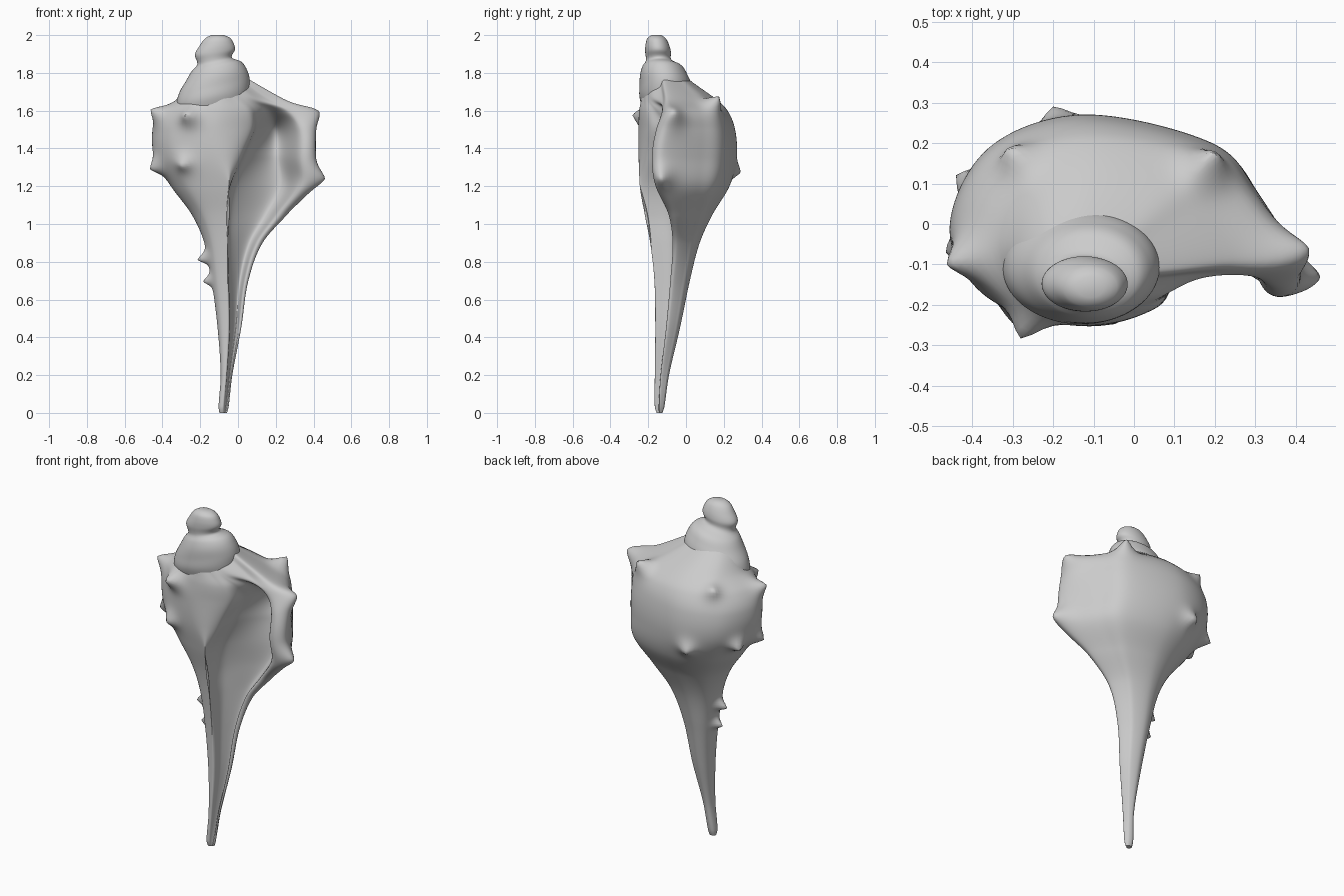
import bpy, bmesh, math
from mathutils import Vector

if "Cube" in bpy.data.objects:
    bpy.data.objects.remove(bpy.data.objects["Cube"])


def sample(table, z):
    """Smooth (Hermite) interpolation of table rows keyed on their first value."""
    i = 0
    while i < len(table) - 2 and z > table[i + 1][0]:
        i += 1
    a, b = table[i], table[i + 1]
    p, n = table[max(i - 1, 0)], table[min(i + 2, len(table) - 1)]
    h = b[0] - a[0]
    t = (z - a[0]) / h
    out = []
    for k in range(1, len(a)):
        m0 = (b[k] - p[k]) / (b[0] - p[0]) * h
        m1 = (n[k] - a[k]) / (n[0] - a[0]) * h
        out.append((2*t**3 - 3*t*t + 1) * a[k] + (t**3 - 2*t*t + t) * m0
                   + (3*t*t - 2*t**3) * b[k] + (t**3 - t*t) * m1)
    return out


def closed_spline(pts, sub=12):
    """Closed Catmull-Rom curve through 2D points."""
    out, n = [], len(pts)
    for i in range(n):
        p0, p1, p2, p3 = (Vector(pts[(i + k) % n]) for k in (-1, 0, 1, 2))
        for s in range(sub):
            t = s / sub
            out.append(0.5 * (2*p1 + (p2 - p0)*t + (2*p0 - 5*p1 + 4*p2 - p3)*t*t
                              + (3*p1 - p0 - 3*p2 + p3)*t**3))
    return out


def loft(name, rings, knobs=()):
    bm = bmesh.new()
    rows = [[bm.verts.new(c) for c in ring] for ring in rings]
    n = len(rows[0])
    for a, b in zip(rows, rows[1:]):
        for j in range(n):
            bm.faces.new((a[j], a[(j + 1) % n], b[(j + 1) % n], b[j]))
    bm.faces.new(rows[0])
    bm.faces.new(rows[-1])
    bmesh.ops.recalc_face_normals(bm, faces=bm.faces)
    # pull pointed knobs out of the surface
    for x, y, z, r in knobs:
        tip = Vector((x, y, z))
        centre = min((v.co for v in bm.verts), key=lambda c: (c - tip).length).copy()
        pull = tip - centre
        for v in bm.verts:
            d = (v.co - centre).length
            if d < 4 * r:
                v.co += pull * math.exp(-(d / r) ** 1.6)
    me = bpy.data.meshes.new(name)
    bm.to_mesh(me)
    bm.free()
    ob = bpy.data.objects.new(name, me)
    bpy.context.collection.objects.link(ob)
    bpy.context.view_layer.objects.active = ob
    ob.select_set(True)
    bpy.ops.object.shade_smooth_by_angle(angle=math.radians(60))
    ob.select_set(False)
    return ob


# body whorl and canal: z, left, right, front, back, lip y, inner lip x, opening
BODY = [
    (0.00, -.098, -.058, -.155, -.125, -.140, -.075, 0.3),
    (0.03, -.103, -.050, -.165, -.115, -.140, -.075, 0.5),
    (0.20, -.092, -.030, -.165, -.090, -.128, -.060, 0.8),
    (0.45, -.108, .017, -.162, -.032, -.095, -.045, 1),
    (0.70, -.140, .055, -.165, .020, -.068, -.050, 1),
    (0.90, -.178, .130, -.182, .072, -.050, -.055, 1),
    (1.05, -.245, .260, -.205, .140, -.062, -.060, 1),
    (1.20, -.355, .395, -.235, .230, -.115, -.045, 1),
    (1.35, -.440, .410, -.250, .268, -.130, .005, 1),
    (1.50, -.452, .405, -.252, .260, -.110, .060, 1),
    (1.60, -.405, .370, -.247, .220, -.090, .085, 0.4),
    (1.66, -.325, .245, -.236, .160, -.090, .090, 0),
    (1.75, -.265, .085, -.220, .035, -.110, .020, 0),
    (1.82, -.200, -.03, -.190, -.050, -.120, -.07, 0),
]


def body_section(z):
    xl, xr, yf, yb, lip, xc, ap = sample(BODY, z)
    w, h = xr - xl, yb - yf
    cx = xl + 0.38 * w
    ym = yf + 0.46 * h
    lx, rx = cx - xl, xr - cx
    deep = lip + 0.48 * (yb - lip)
    t = (xc - cx) / rx
    opened = [(xr - .10 * w, lip - .07 * h), (cx + .62 * rx, deep),
              (xc + .05 * w, yf + .55 * (deep - yf)), (xc, yf + .3 * t * h)]
    shut = [(cx + k * rx, yf + m * (lip - yf))
            for k, m in ((.75, .75), (.55, .45), (.4, .26), (.25, .11))]
    mouth = [Vector(s).lerp(Vector(o), ap) for s, o in zip(shut, opened)]
    pts = [(cx, yf), (cx - .71 * lx, ym - .71 * (ym - yf)), (xl, ym),
           (cx - .71 * lx, ym + .71 * (yb - ym)), (cx, yb),
           (cx + .58 * rx, yb - .17 * (yb - lip)),
           (cx + .80 * rx, yb - .48 * (yb - lip)), (xr, lip)] + mouth
    return [(p.x, p.y, z) for p in closed_spline(pts)]


# knobs: shoulder row, lower row, lip points, canal spines
KNOBS = [
    (-.462, -.10, 1.605, .045), (-.28, -.283, 1.575, .045),
    (-.31, .185, 1.64, .04), (.20, .175, 1.675, .045),
    (-.465, -.07, 1.29, .045), (-.30, -.245, 1.31, .045),
    (-.20, .29, 1.275, .045), (-.44, .12, 1.29, .04),
    (.432, -.06, 1.59, .06), (.46, -.13, 1.24, .055),
    (-.215, -.08, .81, .028), (-.185, -.08, .695, .025),
]
NB = 150
loft("shell_body", [body_section(1.82 * i / NB) for i in range(NB + 1)], KNOBS)

# spire whorls: z, half width, half depth, centre x, centre y
SPIRE = [
    (1.60, .175, .110, -.130, -.115),
    (1.67, .192, .138, -.132, -.108),
    (1.73, .187, .138, -.125, -.108),
    (1.79, .160, .125, -.115, -.118),
    (1.835, .130, .104, -.115, -.126),
    (1.858, .095, .074, -.122, -.140),
    (1.875, .092, .066, -.125, -.146),
    (1.91, .106, .068, -.122, -.148),
    (1.95, .090, .062, -.113, -.152),
    (1.985, .065, .047, -.108, -.156),
    (2.00, .034, .026, -.108, -.156),
]


def spire_section(z):
    rx, ry, cx, cy = sample(SPIRE, z)
    slope = 0.2 * min(1, (2 - z) / 0.15)
    ring = []
    for j in range(72):
        a = math.tau * j / 72
        ring.append((cx + rx * math.cos(a), cy + ry * math.sin(a),
                     z + slope * rx * math.cos(a)))
    return ring


loft("shell_spire", [spire_section(1.6 + 0.4 * i / 50) for i in range(51)])
